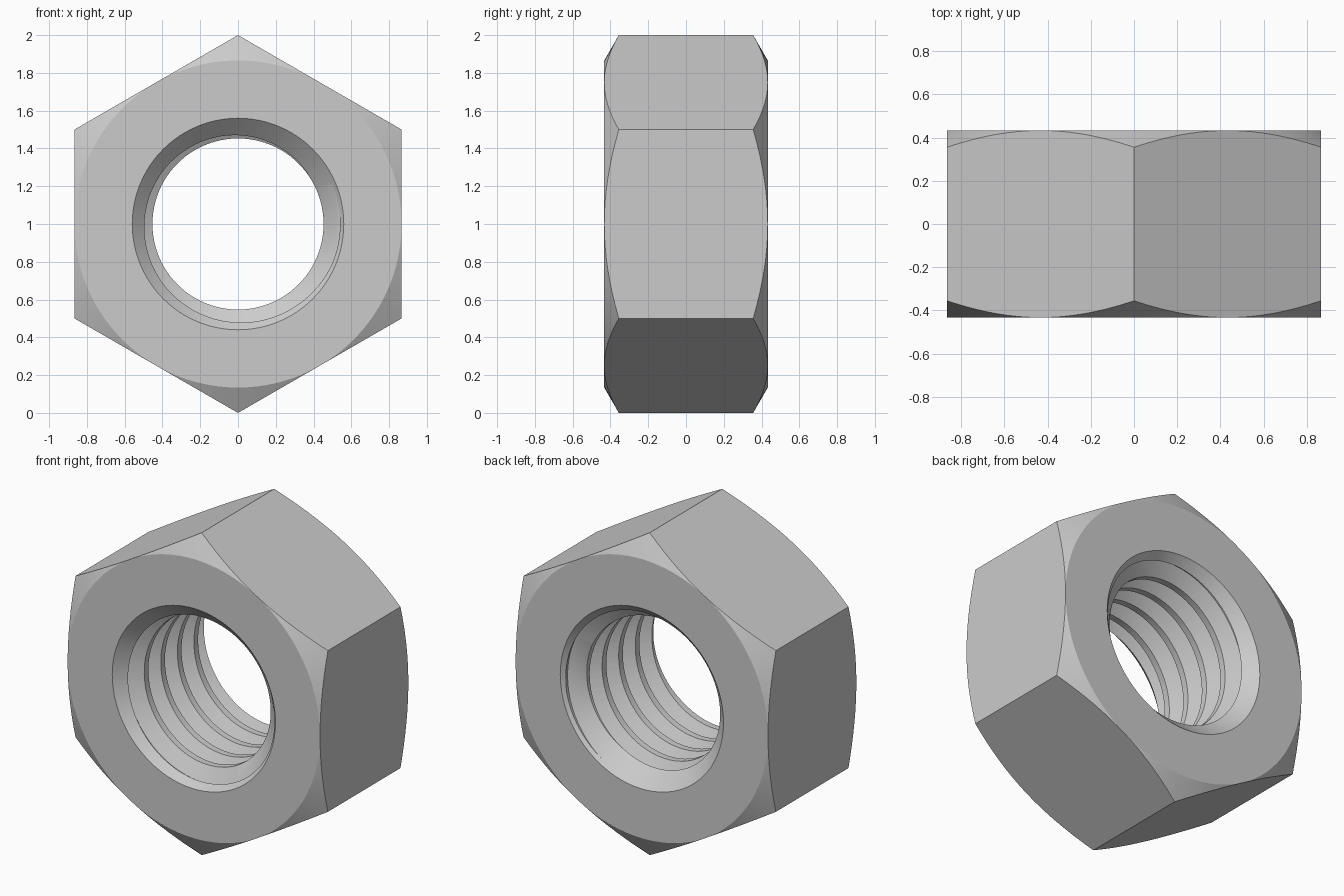
import bpy, bmesh, math

cube = bpy.data.objects.get("Cube")
if cube:
    bpy.data.objects.remove(cube, do_unlink=True)

FLAT = math.sqrt(3) / 2        # centre to flat side
HALF = 0.433                   # half thickness
MINOR, MAJOR, MOUTH = 0.453, 0.541, 0.56
PITCH = 0.1624
SEGS = 96

steel = bpy.data.materials.new("Steel grey")
steel.use_nodes = True
grey = (0.6, 0.6, 0.6, 1)
steel.diffuse_color = grey
steel.node_tree.nodes["Principled BSDF"].inputs["Base Color"].default_value = grey


def point(r, y, a):
    """Point at angle a, clockwise from the top as seen from the front."""
    return (r * math.sin(a), y, 1 + r * math.cos(a))


def make_object(name, bm):
    bmesh.ops.recalc_face_normals(bm, faces=bm.faces[:])
    mesh = bpy.data.meshes.new(name)
    bm.to_mesh(mesh)
    bm.free()
    mesh.materials.append(steel)
    ob = bpy.data.objects.new(name, mesh)
    bpy.context.collection.objects.link(ob)
    return ob


def bridge(bm, a, b):
    """Join two closed loops of vertices with quads."""
    n = len(a)
    for i in range(n):
        j = (i + 1) % n
        bm.faces.new((a[i], a[j], b[j], b[i]))


# Hexagonal body: one radial section per angle, with 30 degree corner chamfers
bm = bmesh.new()
sections = []
for i in range(SEGS):
    a = math.tau * i / SEGS
    corner = FLAT / math.cos(a % (math.pi / 3) - math.pi / 6)
    edge = HALF - (corner - FLAT) * math.tan(math.pi / 6)
    half = [(MINOR, HALF - (MOUTH - MINOR)), (MOUTH, HALF), (FLAT, HALF), (corner, edge)]
    outline = [(r, -y) for r, y in half] + half[::-1]
    sections.append([bm.verts.new(point(r, y, a)) for r, y in outline])
for i in range(SEGS):
    bridge(bm, sections[i], sections[(i + 1) % SEGS])
bmesh.ops.remove_doubles(bm, verts=bm.verts[:], dist=1e-4)
nut = make_object("hex_nut", bm)

# Thread groove: a trapezoid swept along a right-hand helix
DIP = 0.013                              # overlap into the open bore
slope = math.tan(math.pi / 6)
flank = (MAJOR - MINOR) * slope
groove = [(MINOR - DIP, -DIP * slope),
          (MAJOR, flank),
          (MAJOR, flank + PITCH / 8),
          (MINOR - DIP, 2 * flank + PITCH / 8 + DIP * slope)]
STEPS, START, END = 72, -1.507, 5.3
bm = bmesh.new()
rings = []
for i in range(int((END - START) * STEPS)):
    turn = START + i / STEPS
    y0 = -HALF + 0.080 + PITCH * turn
    rings.append([bm.verts.new(point(r, y0 + y, math.tau * turn)) for r, y in groove])
for a, b in zip(rings, rings[1:]):
    bridge(bm, a, b)
bm.faces.new(rings[0])
bm.faces.new(rings[-1])
bmesh.ops.recalc_face_normals(bm, faces=bm.faces[:])
bmesh.ops.triangulate(bm, faces=bm.faces[:])
cutter = make_object("thread_cutter", bm)
cutter.hide_render = True

# Cut the thread, then discard the cutter
bpy.ops.object.select_all(action='DESELECT')
nut.select_set(True)
bpy.context.view_layer.objects.active = nut
cut = nut.modifiers.new("thread", 'BOOLEAN')
cut.operation = 'DIFFERENCE'
cut.solver = 'EXACT'
cut.object = cutter
bpy.ops.object.modifier_apply(modifier=cut.name)
bpy.data.objects.remove(cutter, do_unlink=True)

bpy.ops.object.shade_smooth_by_angle(angle=math.radians(25))
